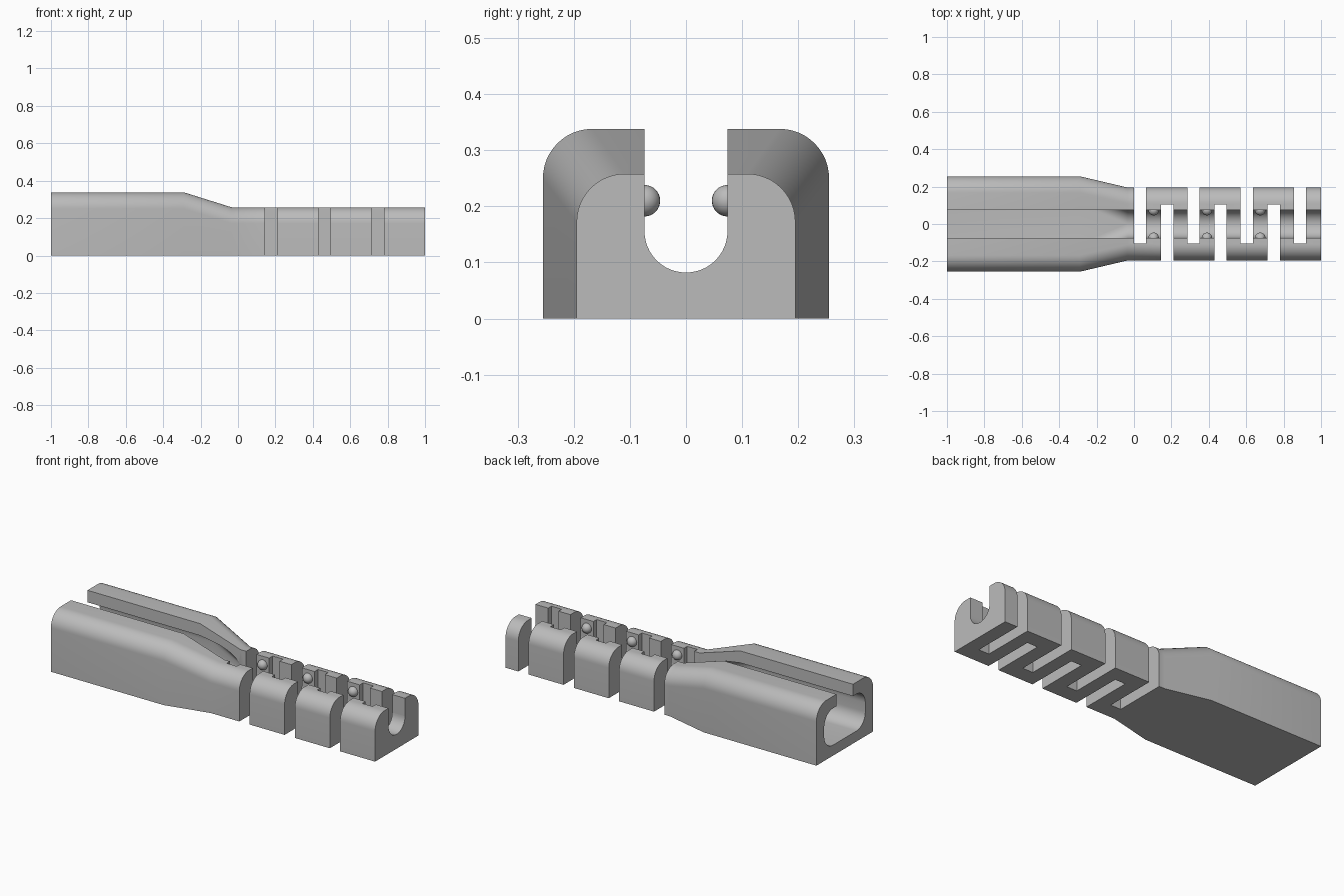
import bpy, bmesh, math

if "Cube" in bpy.data.objects:
    bpy.data.objects.remove(bpy.data.objects["Cube"])

grey = bpy.data.materials.new("grey")
grey.diffuse_color = (0.5, 0.5, 0.5, 1)
grey.use_nodes = True
grey.node_tree.nodes["Principled BSDF"].inputs["Base Color"].default_value = grey.diffuse_color


def add_object(name, bm):
    bmesh.ops.recalc_face_normals(bm, faces=bm.faces[:])
    mesh = bpy.data.meshes.new(name)
    bm.to_mesh(mesh)
    bm.free()
    mesh.materials.append(grey)
    obj = bpy.data.objects.new(name, mesh)
    bpy.context.collection.objects.link(obj)
    return obj


def arc(cy, cz, r, start, n=12):
    """Quarter circle, counter-clockwise from the start angle in degrees."""
    return [(cy + r * math.cos(math.radians(start + 90 * i / n)),
             cz + r * math.sin(math.radians(start + 90 * i / n))) for i in range(n + 1)]


def arch(w, h, r):
    """Flat-bottomed outline with rounded top corners."""
    return [(-w, 0), (w, 0)] + arc(w - r, h - r, r, 0) + arc(r - w, h - r, r, 90)


def rounded(w, z0, z1, r):
    """Rounded rectangle outline; a tiny gap keeps the points distinct for circles."""
    c = max(w - r, 0.0002)
    lo, hi = z0 + r, max(z1 - r, z0 + r + 0.0002)
    return arc(c, hi, r, 0) + arc(-c, hi, r, 90) + arc(-c, lo, r, 180) + arc(c, lo, r, 270)


def loft(name, sections):
    bm = bmesh.new()
    rings = [[bm.verts.new((x, y, z)) for y, z in pts] for x, pts in sections]
    for a, b in zip(rings, rings[1:]):
        for i in range(len(a)):
            j = (i + 1) % len(a)
            bm.faces.new((a[i], a[j], b[j], b[i]))
    bm.faces.new(rings[0])
    bm.faces.new(rings[-1])
    return add_object(name, bm)


def box(name, x0, x1, y0, y1, z0, z1):
    return loft(name, [(x, [(y0, z0), (y1, z0), (y1, z1), (y0, z1)]) for x in (x0, x1)])


def cut(obj, cutter):
    mod = obj.modifiers.new("cut", 'BOOLEAN')
    mod.operation, mod.solver, mod.object = 'DIFFERENCE', 'EXACT', cutter
    bpy.context.view_layer.objects.active = obj
    bpy.ops.object.modifier_apply(modifier=mod.name)
    bpy.data.objects.remove(cutter)


def smooth(obj):
    bpy.ops.object.select_all(action='DESELECT')
    obj.select_set(True)
    bpy.context.view_layer.objects.active = obj
    bpy.ops.object.shade_smooth_by_angle(angle=math.radians(30))


# Body: wide handle tapering into a narrow bar
wide, narrow = arch(0.255, 0.338, 0.088), arch(0.195, 0.258, 0.086)
body = loft("body", [(-1, wide), (-0.29, wide), (-0.035, narrow), (1, narrow)])

# Hollow: rounded cavity blending into a round channel, with an open slot on top
cavity, channel = rounded(0.185, 0.06, 0.27, 0.08), rounded(0.074, 0.082, 0.229, 0.0738)
cut(body, loft("cavity_cutter", [(-1.1, cavity), (-0.29, cavity), (-0.035, channel), (1.1, channel)]))
cut(body, box("slot_cutter", -1.2, 1.2, -0.074, 0.074, 0.1557, 0.5))

# Alternating cross cuts that make the bar a zigzag
for i in range(4):
    x = 0.285 * i
    cut(body, box("back_cutter", x, x + 0.065, -0.103, 0.4, -0.1, 0.5))
    if i < 3:
        cut(body, box("front_cutter", x + 0.145, x + 0.21, -0.4, 0.105, -0.1, 0.5))
smooth(body)

# Retaining bumps on the channel walls
for i in range(3):
    for side, y in (("front", -0.074), ("back", 0.074)):
        bm = bmesh.new()
        bmesh.ops.create_uvsphere(bm, u_segments=24, v_segments=16, radius=0.028)
        bmesh.ops.translate(bm, verts=bm.verts[:], vec=(0.105 + 0.285 * i, y, 0.21))
        smooth(add_object(f"{side}_bump_{i + 1}", bm))
